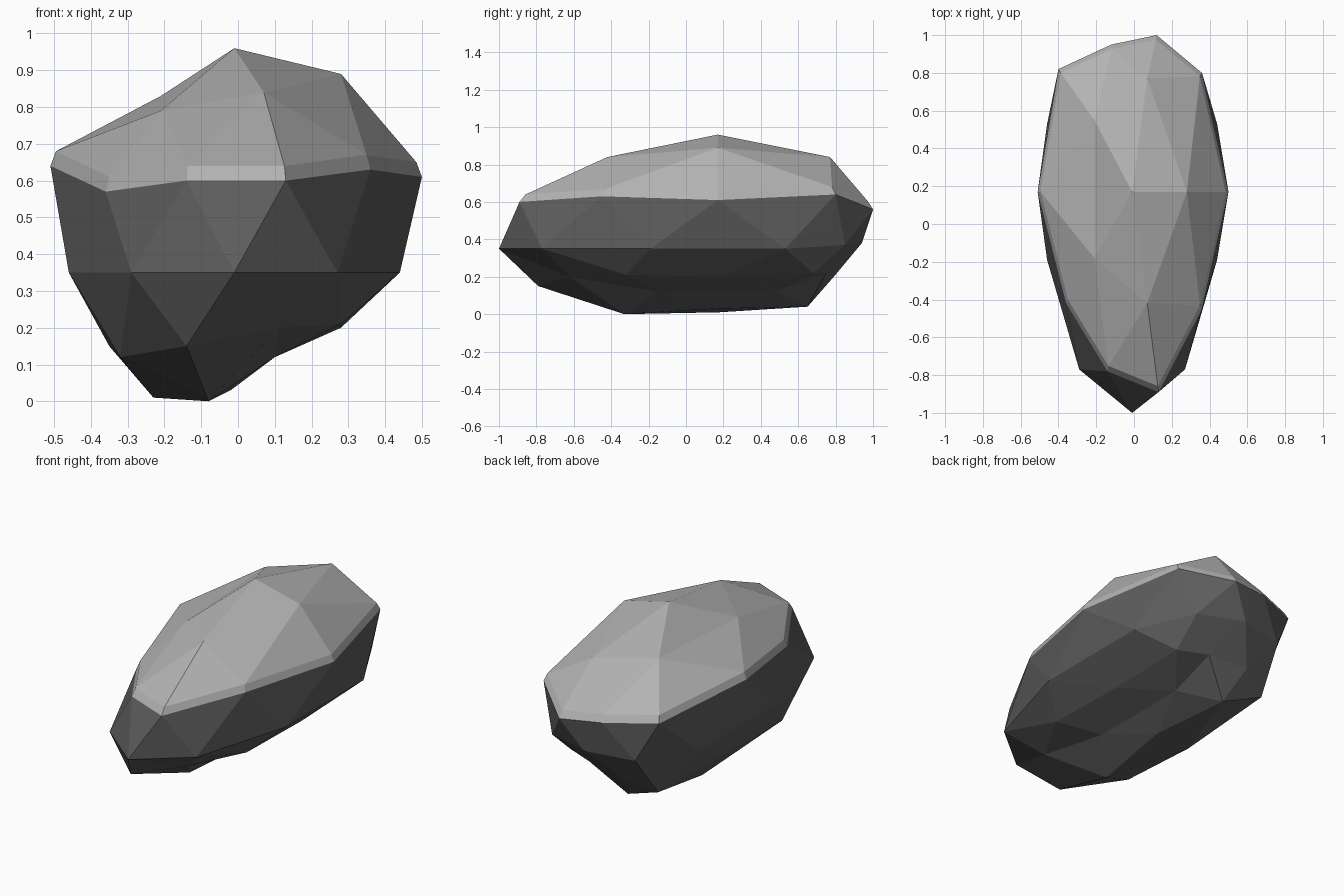
import bpy
import bmesh
from math import asin, atan2, pi, tau

if "Cube" in bpy.data.objects:
    bpy.data.objects.remove(bpy.data.objects["Cube"], do_unlink=True)


def make_material(name, grey):
    mat = bpy.data.materials.new(name)
    colour = (grey, grey, grey, 1)
    mat.diffuse_color = colour
    mat.use_nodes = True
    shader = mat.node_tree.nodes["Principled BSDF"]
    shader.inputs["Base Color"].default_value = colour
    shader.inputs["Roughness"].default_value = 0.9
    return mat


# Rings of the boulder in hundredths, each counter-clockwise from the front
PEAK = [(-1, 17, 96)]
SHOULDER = [(7, -42, 84), (28, 17, 89), (7, 77, 84), (-21, 55, 83), (-21, -18, 79)]
RIM = [(13, -89, 60), (36, -45, 63), (50, 17, 61), (36, 80, 64), (12, 100, 56),
       (-12, 95, 58), (-40, 82, 60), (-51, 17, 64), (-36, -42, 57), (-14, -78, 60)]
WAIST = [(-1, -100, 35), (27, -77, 35), (44, -19, 35), (44, 53, 35), (27, 85, 37),
         (0, 94, 38), (-28, 87, 37), (-46, 53, 35), (-46, -19, 35), (-29, -77, 35)]
UNDERSIDE = [(11, -62, 20), (28, -32, 21), (28, 18, 20), (27, 68, 22), (10, 75, 22),
             (-13, 79, 20), (-31, 70, 13), (-35, 17, 15), (-32, -43, 12), (-14, -79, 15)]
FOOT = [(10, -15, 12), (10, 47, 12), (-8, 65, 4), (-23, 18, 1), (-8, -33, 0)]
BASE = [(-2, 17, 3)]
RINGS = {3: PEAK, 2: SHOULDER, 1: RIM, 0: WAIST, -1: UNDERSIDE, -2: FOOT, -3: BASE}


def ring_of(vert):
    """Ring number of a sphere vertex, from its latitude."""
    return round(asin(max(-1, min(1, vert.co.z))) * 6 / pi)


def turn(vert):
    """Angle round the sphere, starting just left of the front."""
    return (atan2(vert.co.y, vert.co.x) + 1.7) % tau


# Boulder: an icosphere with every ring chiselled into place
bm = bmesh.new()
bmesh.ops.create_icosphere(bm, subdivisions=2, radius=1)
groups = {n: sorted((v for v in bm.verts if ring_of(v) == n), key=turn) for n in RINGS}
for n, points in RINGS.items():
    for vert, point in zip(groups[n], points):
        vert.co = [value / 100 for value in point]

# Pale cap: the faces above the rim, raised on a narrow chamfer
upper = set(groups[1] + groups[2] + groups[3])
cap = [f for f in bm.faces if all(v in upper for v in f.verts)]
rim_tops = [v.co.copy() for v in groups[1]]
raised = bmesh.ops.extrude_face_region(bm, geom=cap)["geom"]
top_faces = [g for g in raised if isinstance(g, bmesh.types.BMFace)]
for item in raised:
    if isinstance(item, bmesh.types.BMVert) and any(
            (item.co - co).length < 1e-5 for co in rim_tops):
        item.co.x *= 0.97
        item.co.y = 0.17 + (item.co.y - 0.17) * 0.97
        item.co.z += 0.04
old_cap = [f for f in cap if f.is_valid]
if old_cap:
    bmesh.ops.delete(bm, geom=old_cap, context="FACES")
bmesh.ops.delete(bm, geom=[v for v in bm.verts if not v.link_faces], context="VERTS")
bmesh.ops.recalc_face_normals(bm, faces=bm.faces)

# Pale stone on the cap and its chamfer, dark stone below
cap_verts = {v for f in top_faces for v in f.verts}
for face in bm.faces:
    face.smooth = False
    face.material_index = int(sum(v in cap_verts for v in face.verts) > 1)

mesh = bpy.data.meshes.new("boulder")
bm.to_mesh(mesh)
bm.free()
mesh.materials.append(make_material("dark stone", 0.11))
mesh.materials.append(make_material("pale stone", 0.45))
boulder = bpy.data.objects.new("boulder", mesh)
bpy.context.collection.objects.link(boulder)
